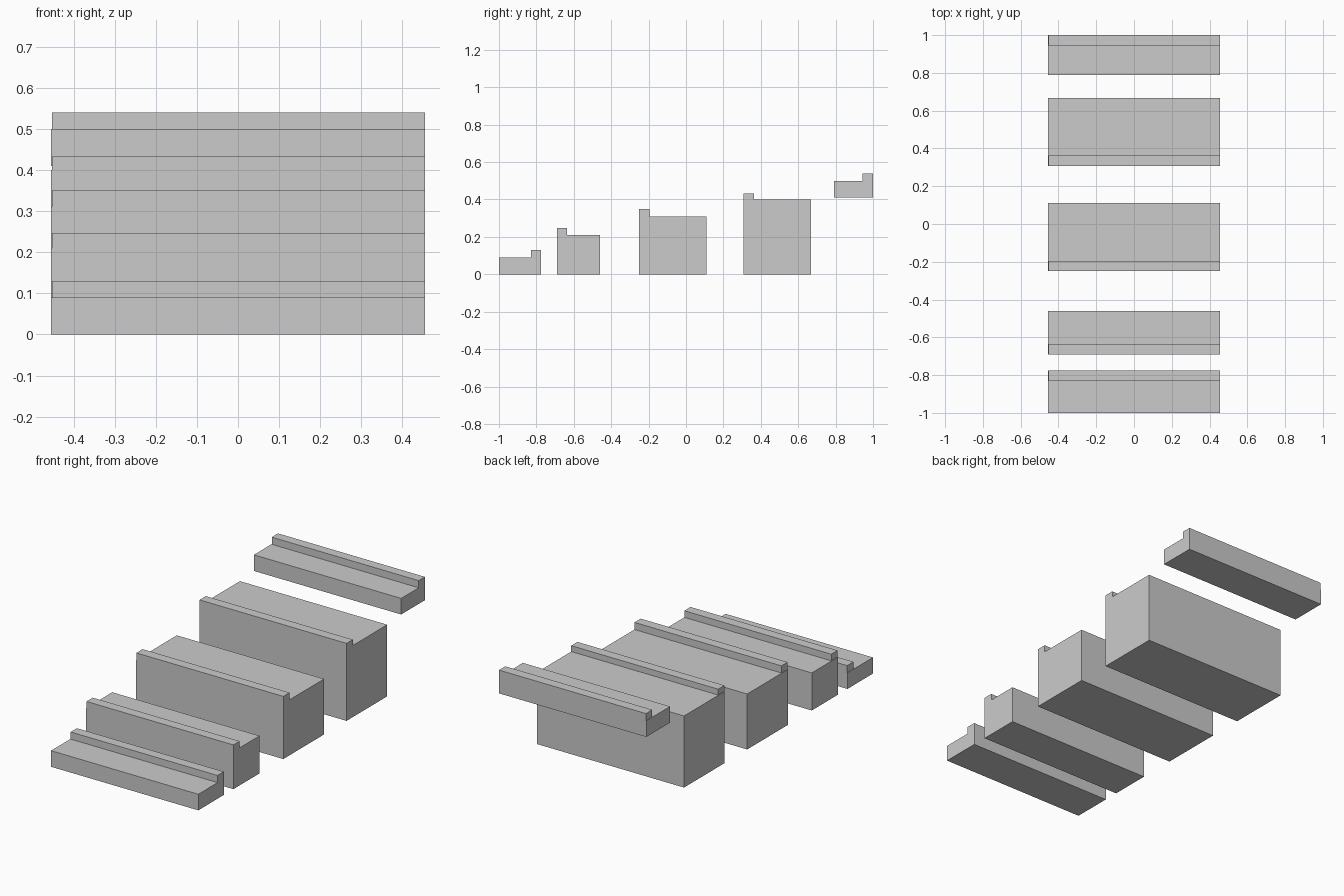
import bpy

if "Cube" in bpy.data.objects:
    bpy.data.objects.remove(bpy.data.objects["Cube"])


def box(name, x0, x1, y0, y1, z0, z1):
    bpy.ops.mesh.primitive_cube_add(size=1)
    o = bpy.context.object
    o.name = name
    o.data.name = name
    centre = ((x0 + x1) / 2, (y0 + y1) / 2, (z0 + z1) / 2)
    size = (x1 - x0, y1 - y0, z1 - z0)
    for v in o.data.vertices:
        v.co = [c * s for c, s in zip(v.co, size)]
    o.location = centre
    return o


HALF = 0.455    # half width of every step
LIP = 0.055     # depth of the raised strip

# front y, back y, bottom z, tread z, lip top z, lip on the back edge
steps = [
    (-1.0, -0.775, 0.0, 0.09, 0.13, True),
    (-0.69, -0.46, 0.0, 0.21, 0.247, False),
    (-0.25, 0.11, 0.0, 0.31, 0.35, False),
    (0.308, 0.667, 0.0, 0.40, 0.433, False),
    (0.79, 1.0, 0.41, 0.50, 0.54, True),
]

for i, (y0, y1, z0, z1, top, at_back) in enumerate(steps, 1):
    # Solid block
    box(f"step_block_{i}", -HALF, HALF, y0, y1, z0, z1)
    # Raised strip resting on one edge, a touch short at the left end
    a = y1 - LIP if at_back else y0
    box(f"step_lip_{i}", -HALF + 0.002, HALF, a, a + LIP, z1, top)
